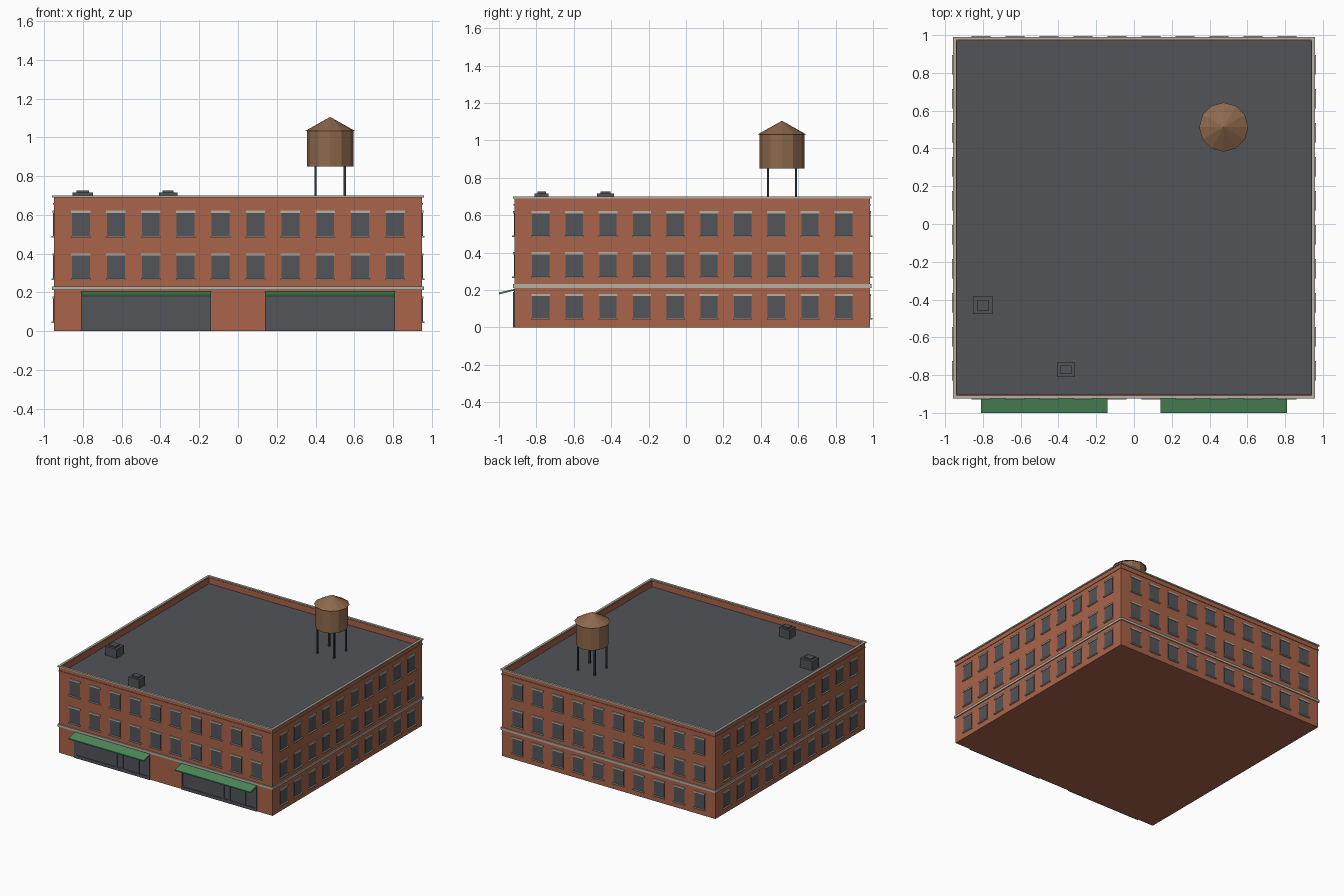
import bpy
import bmesh
from mathutils import Matrix, Vector

cube = bpy.data.objects.get("Cube")
if cube:
    bpy.data.objects.remove(cube, do_unlink=True)


def material(name, *rgb):
    m = bpy.data.materials.new(name)
    m.use_nodes = True
    m.diffuse_color = (*rgb, 1)
    m.node_tree.nodes["Principled BSDF"].inputs["Base Color"].default_value = (*rgb, 1)
    return m


brick = material("brick red", 0.40, 0.125, 0.067)
stone = material("pale stone", 0.47, 0.44, 0.37)
slate = material("roof grey", 0.085, 0.087, 0.098)
glass = material("window grey", 0.088, 0.09, 0.1)
metal = material("dark metal", 0.035, 0.036, 0.042)
green = material("awning green", 0.075, 0.25, 0.105)
wood = material("tank wood", 0.27, 0.14, 0.072)


def finish(name, bm, mat):
    bmesh.ops.recalc_face_normals(bm, faces=bm.faces)
    mesh = bpy.data.meshes.new(name)
    bm.to_mesh(mesh)
    bm.free()
    mesh.materials.append(mat)
    ob = bpy.data.objects.new(name, mesh)
    bpy.context.collection.objects.link(ob)
    return ob


def boxes(name, mat, spans):
    """One object from boxes, each given by two opposite corners."""
    bm = bmesh.new()
    for a, b in spans:
        a, b = Vector(a), Vector(b)
        size = [abs(v) for v in b - a]
        bmesh.ops.create_cube(bm, size=1, matrix=Matrix.Translation((a + b) / 2) @ Matrix.Diagonal((*size, 1)))
    return finish(name, bm, mat)


X, FRONT, BACK = 0.95, -0.917, 0.983
MID = (FRONT + BACK) / 2
HALF = (BACK - FRONT) / 2
ROOF = 0.64


def ring(z0, z1, out, inner):
    """Four boxes round the building, from inner to out beyond the wall."""
    xo, yo, xi, yi = X + out, HALF + out, X + inner, HALF + inner
    spans = []
    for s in (-1, 1):
        spans.append(((-xo, MID + s * yi, z0), (xo, MID + s * yo, z1)))
        spans.append(((s * xi, MID - yi, z0), (s * xo, MID + yi, z1)))
    return spans


# Brick block, roof deck and parapet
boxes("brick_walls", brick, [((-X, FRONT, 0), (X, BACK, ROOF))])
boxes("roof_deck", slate, [((-X + 0.01, FRONT + 0.01, ROOF - 0.01), (X - 0.01, BACK - 0.01, ROOF + 0.004))])
boxes("parapet", brick, ring(ROOF, 0.692, 0, -0.014))
boxes("parapet_corbel", brick, ring(0.653, 0.661, 0.004, -0.002))
boxes("parapet_coping", stone, ring(0.69, 0.70, 0.008, -0.01))
boxes("belt_course", stone, ring(0.212, 0.231, 0.008, -0.004))


def on_wall(side, u0, u1, z0, z1, out, deep=-0.004):
    """Box on a wall, u along the wall and out measured from its face."""
    if side in ("front", "back"):
        s = -1 if side == "front" else 1
        return ((u0, MID + s * (HALF + deep), z0), (u1, MID + s * (HALF + out), z1))
    s = -1 if side == "right" else 1
    return ((s * (X + deep), MID + u0, z0), (s * (X + out), MID + u1, z1))


# Windows: ten bays on every wall, no ground row at the shop front
for side in ("front", "back", "left", "right"):
    panes, lintels, sills = [], [], []
    for base in (0.048, 0.27, 0.49):
        if side == "front" and base < 0.2:
            continue
        for i in range(10):
            u = (i - 4.5) * 0.18
            panes.append(on_wall(side, u - 0.046, u + 0.046, base, base + 0.122, 0.003))
            lintels.append(on_wall(side, u - 0.05, u + 0.05, base + 0.12, base + 0.132, 0.007))
            sills.append(on_wall(side, u - 0.051, u + 0.051, base - 0.006, base + 0.002, 0.013))
    boxes(side + "_window_panes", glass, panes)
    boxes(side + "_window_lintels", stone, lintels)
    boxes(side + "_window_sills", stone, sills)

# Shop fronts with glazing bars and sloping awnings
for label, x0 in (("right", -0.81), ("left", 0.14)):
    x1 = x0 + 0.67
    boxes(label + "_shop_glazing", glass, [on_wall("front", x0, x1, 0, 0.2, 0.003)])
    bars = [on_wall("front", x0, x1, 0, 0.025, 0.008)]
    for f in (0.01, 0.56, 0.64, 0.85, 0.99):
        x = x0 + f * (x1 - x0)
        bars.append(on_wall("front", x - 0.007, x + 0.007, 0, 0.19, 0.008))
    boxes(label + "_shop_frame", glass, bars)
    bm = bmesh.new()
    profile = [(FRONT, 0.206), (-1, 0.186), (-1, 0.177), (FRONT, 0.197)]
    face = bm.faces.new([bm.verts.new((x0, y, z)) for y, z in profile])
    grown = bmesh.ops.extrude_face_region(bm, geom=[face])["geom"]
    bmesh.ops.translate(bm, vec=(x1 - x0, 0, 0), verts=[g for g in grown if isinstance(g, bmesh.types.BMVert)])
    bm.faces.new([v for v in face.verts]) if not face.is_valid else None
    finish(label + "_awning", bm, green)

# Roof vent units with a raised lid
for label, x, y, w, d in (("side", -0.8, -0.43, 0.053, 0.045), ("front", -0.36, -0.772, 0.047, 0.038)):
    boxes(label + "_roof_unit", slate, [
        ((x - w, y - d, ROOF), (x + w, y + d, 0.716)),
        ((x - w * 0.6, y - d * 0.6, 0.71), (x + w * 0.6, y + d * 0.6, 0.727))])

# Water tank on four legs
TX, TY, LEG = 0.475, 0.513, 0.075


def cone(name, r0, r1, z0, z1):
    bm = bmesh.new()
    bmesh.ops.create_cone(bm, cap_ends=True, segments=12, radius1=r0, radius2=r1, depth=z1 - z0,
                          matrix=Matrix.Translation((TX, TY, (z0 + z1) / 2)))
    finish(name, bm, wood)


cone("tank_barrel", 0.12, 0.12, 0.85, 1.034)
cone("tank_roof", 0.13, 0, 1.032, 1.105)
boxes("tank_legs", metal, [
    ((TX + sx * LEG - 0.006, TY + sy * LEG - 0.006, ROOF), (TX + sx * LEG + 0.006, TY + sy * LEG + 0.006, 0.855))
    for sx in (-1, 1) for sy in (-1, 1)])
